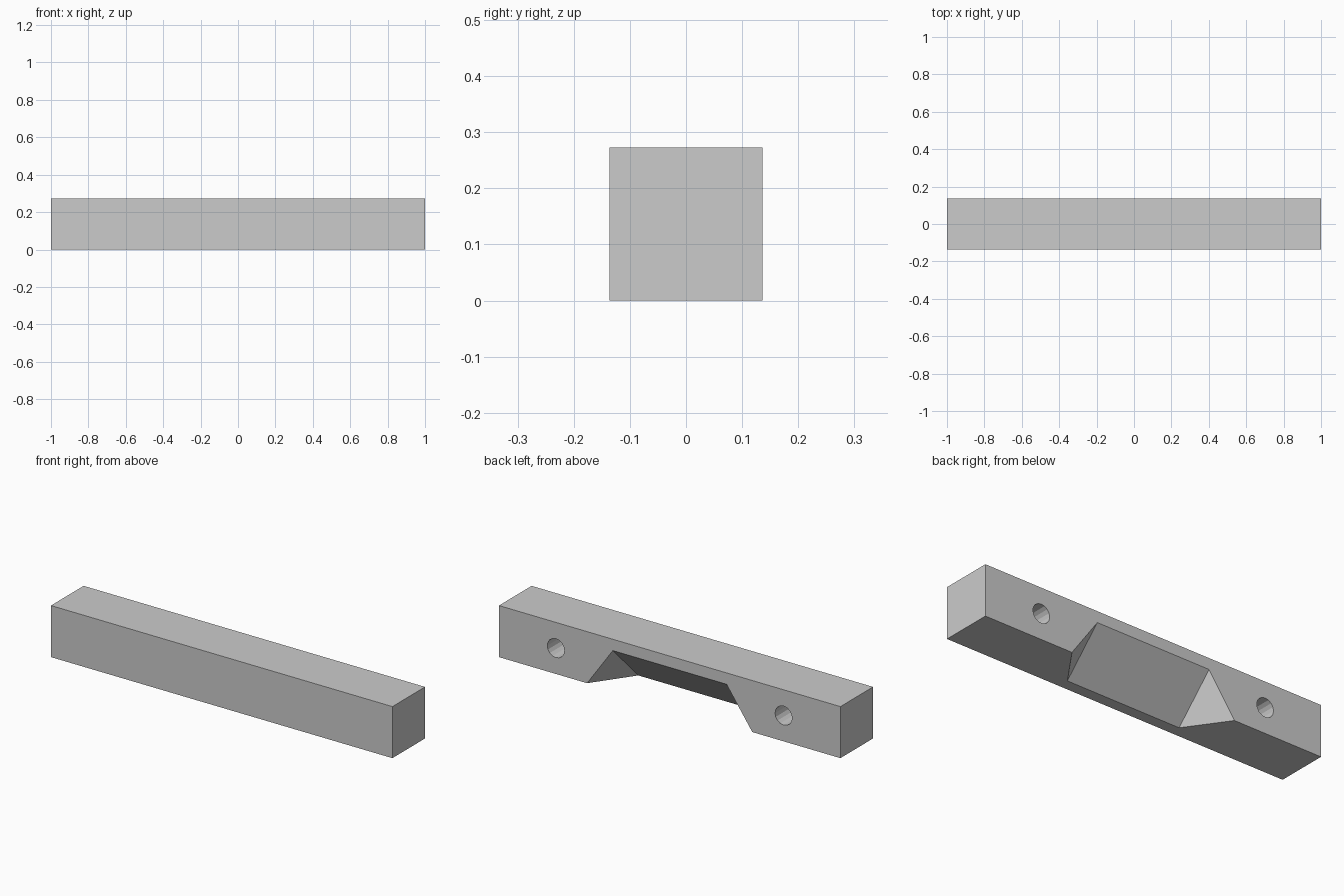
import bpy, bmesh, math
from mathutils import Vector, Matrix

if "Cube" in bpy.data.objects:
    bpy.data.objects.remove(bpy.data.objects["Cube"])

L, S = 1.0, 0.273          # half length, square section
B = S / 2                  # back face y


def make(name, bm, helper=False):
    bmesh.ops.recalc_face_normals(bm, faces=bm.faces)
    me = bpy.data.meshes.new(name)
    bm.to_mesh(me)
    bm.free()
    ob = bpy.data.objects.new(name, me)
    bpy.context.collection.objects.link(ob)
    ob.hide_render = helper
    ob.hide_set(helper)
    return ob


def cut(target, cutter):
    m = target.modifiers.new(cutter.name, 'BOOLEAN')
    m.operation, m.solver, m.object = 'DIFFERENCE', 'EXACT', cutter


# Square bar
bm = bmesh.new()
bmesh.ops.create_cube(bm, size=1, matrix=Matrix.Translation((0, 0, B)) @ Matrix.Diagonal((2 * L, S, S, 1)))
bar = make("handle_bar", bm)

# Finger recess: 45-degree chamfer with sloped ends, extended past the bar by e
D, X0, X1, e = 0.213, 0.333, 0.484, 0.02
corner_x = X1 + (X1 - X0) * 2 * e / D
bm = bmesh.new()
for s in (-1, 1):
    for x, y, z in ((corner_x, B + e, -e), (X0, B + e, D + e), (X0, B - D - e, -e)):
        bm.verts.new((s * x, y, z))
bmesh.ops.convex_hull(bm, input=bm.verts)
cut(bar, make("recess_cutter", bm, True))

# Blind screw holes in the back face
R, DEPTH = 0.05, 0.19
for s, side in ((-1, "left"), (1, "right")):
    bm = bmesh.new()
    place = Matrix.Translation((s * 0.667, B + e - (DEPTH + e) / 2, B)) @ Matrix.Rotation(math.pi / 2, 4, 'X')
    bmesh.ops.create_cone(bm, cap_ends=True, segments=16, radius1=R, radius2=R, depth=DEPTH + e, matrix=place)
    cut(bar, make(side + "_hole_cutter", bm, True))
